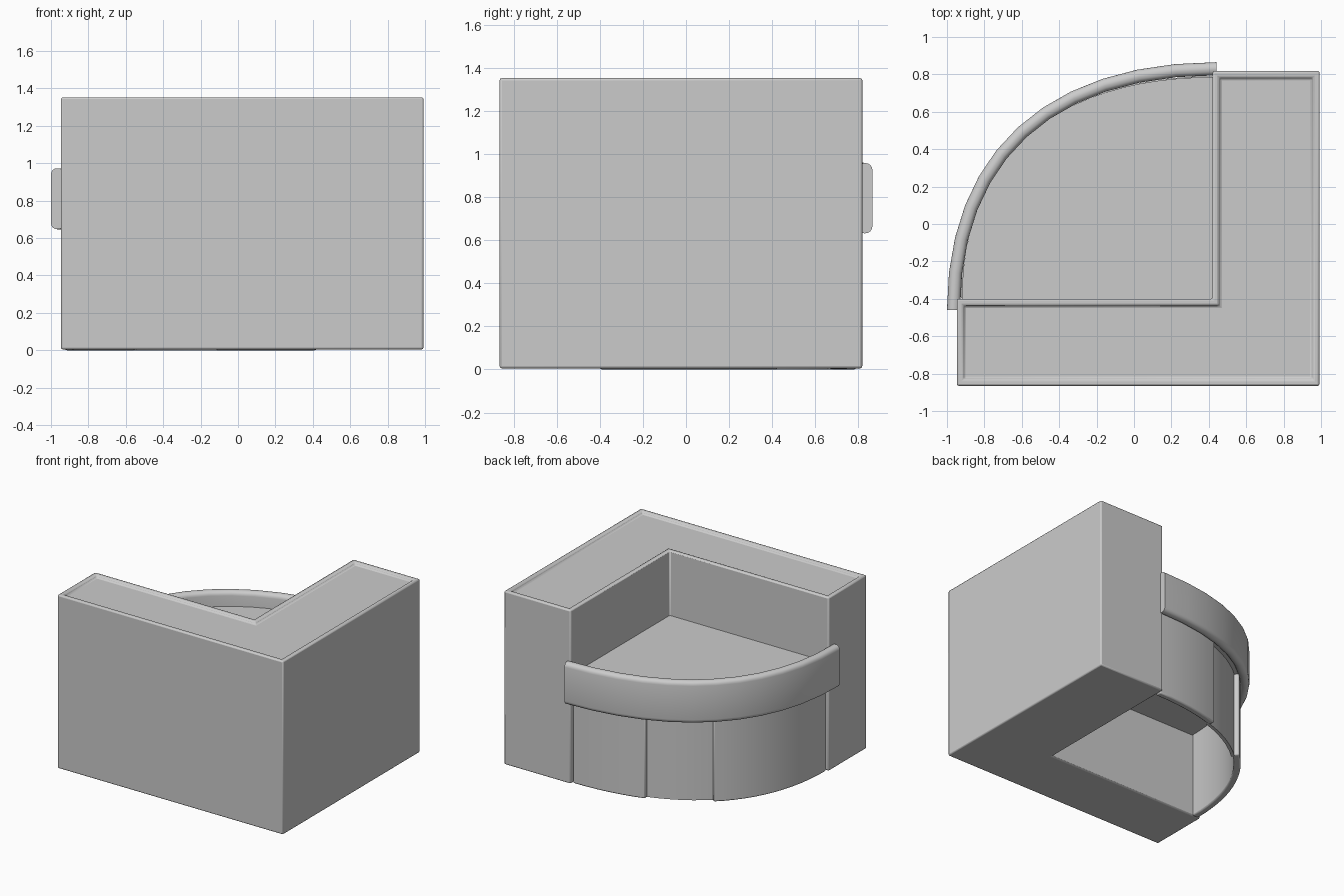
import bpy, bmesh, math
from mathutils import Vector

if "Cube" in bpy.data.objects:
    bpy.data.objects.remove(bpy.data.objects["Cube"])

grey = bpy.data.materials.new("plain grey")
grey.diffuse_color = (0.6, 0.6, 0.6, 1)
grey.use_nodes = True
grey.node_tree.nodes["Principled BSDF"].inputs["Base Color"].default_value = grey.diffuse_color


def finish(name, bm, bevel=0.0, segs=2):
    bmesh.ops.recalc_face_normals(bm, faces=bm.faces[:])
    me = bpy.data.meshes.new(name)
    bm.to_mesh(me)
    bm.free()
    me.materials.append(grey)
    ob = bpy.data.objects.new(name, me)
    bpy.context.collection.objects.link(ob)
    if bevel:
        m = ob.modifiers.new("soft edges", 'BEVEL')
        m.width, m.segments, m.limit_method = bevel, segs, 'ANGLE'
        m.angle_limit = math.radians(40)
    bpy.ops.object.select_all(action='DESELECT')
    bpy.context.view_layer.objects.active = ob
    ob.select_set(True)
    bpy.ops.object.shade_smooth_by_angle(angle=math.radians(35))
    return ob


def prism(bm, pts, z0, z1):
    base = bm.faces.new([bm.verts.new((x, y, z0)) for x, y in pts])
    top = bmesh.ops.extrude_face_region(bm, geom=[base], use_keep_orig=True)
    vs = [g for g in top['geom'] if isinstance(g, bmesh.types.BMVert)]
    for v in vs:
        v.co.z = z1
    return [g for g in top['geom'] if isinstance(g, bmesh.types.BMFace)][0]


def arc(t, centre, rx, ry, k=0.632):
    """Quarter curve from the -x end to the +y end: point and outward normal."""
    s = 1 - t
    u = s**3 + 3*s*s*t + 3*s*t*t*k
    v = 3*s*s*t*k + 3*s*t*t + t**3
    du = 6*s*t*(k - 1) - 3*t*t*k
    dv = 3*s*s*k + 6*s*t*(1 - k)
    p = Vector((centre[0] - rx*u, centre[1] + ry*v))
    n = Vector((-ry*dv, -rx*du)).normalized()
    return p, n


def sweep(name, section, t0, t1, steps, curve, tilt=0.0, bevel=0.0):
    """Sweep a closed (inward offset, z) section along the quarter curve."""
    bm = bmesh.new()
    rings = []
    for i in range(steps + 1):
        t = t0 + (t1 - t0)*i/steps
        p, n = arc(t, *curve)
        rings.append([bm.verts.new((*(p - n*d), z - tilt*t)) for d, z in section])
    c = len(section)
    for a, b in zip(rings, rings[1:]):
        for j in range(c):
            bm.faces.new((a[j], a[(j+1) % c], b[(j+1) % c], b[j]))
    bm.faces.new(rings[0])
    bm.faces.new(rings[-1][::-1])
    return finish(name, bm, bevel)


def box(d0, d1, z0, z1):
    return [(d0, z0), (d1, z0), (d1, z1), (d0, z1)]


def rounded(w, z0, z1, r, n=4):
    out = []
    for q, (cx, cz) in enumerate([(w-r, z1-r), (r, z1-r), (r, z0+r), (w-r, z0+r)]):
        for i in range(n + 1):
            a = math.pi/2*(q + i/n)
            out.append((cx + r*math.cos(a), cz + r*math.sin(a)))
    return out


# L-shaped corner block with a shallow recess in its top
L = [(-0.947, -0.865), (0.992, -0.865), (0.992, 0.818), (0.42, 0.818),
     (0.42, -0.40), (-0.947, -0.40)]
bm = bmesh.new()
top = prism(bm, L, 0.005, 1.352)
bm.normal_update()
if top.normal.z < 0:
    top.normal_flip()
bmesh.ops.recalc_face_normals(bm, faces=bm.faces[:])
bmesh.ops.inset_region(bm, faces=[top], thickness=0.034, use_even_offset=True)
bmesh.ops.inset_region(bm, faces=[top], thickness=0.006, use_even_offset=True)
for v in top.verts:
    v.co.z -= 0.02
finish("corner_block", bm, 0.010)

# quarter-round shelf inside the corner
inner = ((0.42, -0.40), 1.345, 1.19)
pts = []
for i in range(25):
    p, n = arc(i/24, *inner)
    pts.append(tuple(p - n*0.005))
bm = bmesh.new()
prism(bm, pts + [(0.43, -0.41)], 0.66, 0.85)
finish("shelf", bm)

# curved front: two outer panels and a set-back middle panel
sweep("long_panel", box(0, 0.05, 0, 0.80), 0.0, 0.5, 12, inner, bevel=0.010)
sweep("middle_panel", box(0.035, 0.06, 0, 0.80), 0.49, 0.76, 6, inner)
sweep("short_panel", box(0, 0.05, 0, 0.80), 0.75, 1.0, 6, inner, bevel=0.010)

# rounded band around the curved front
sweep("front_band", rounded(0.07, 0.647, 0.973, 0.032), 0, 1, 12,
      ((0.44, -0.46), 1.44, 1.325), tilt=0.015)
